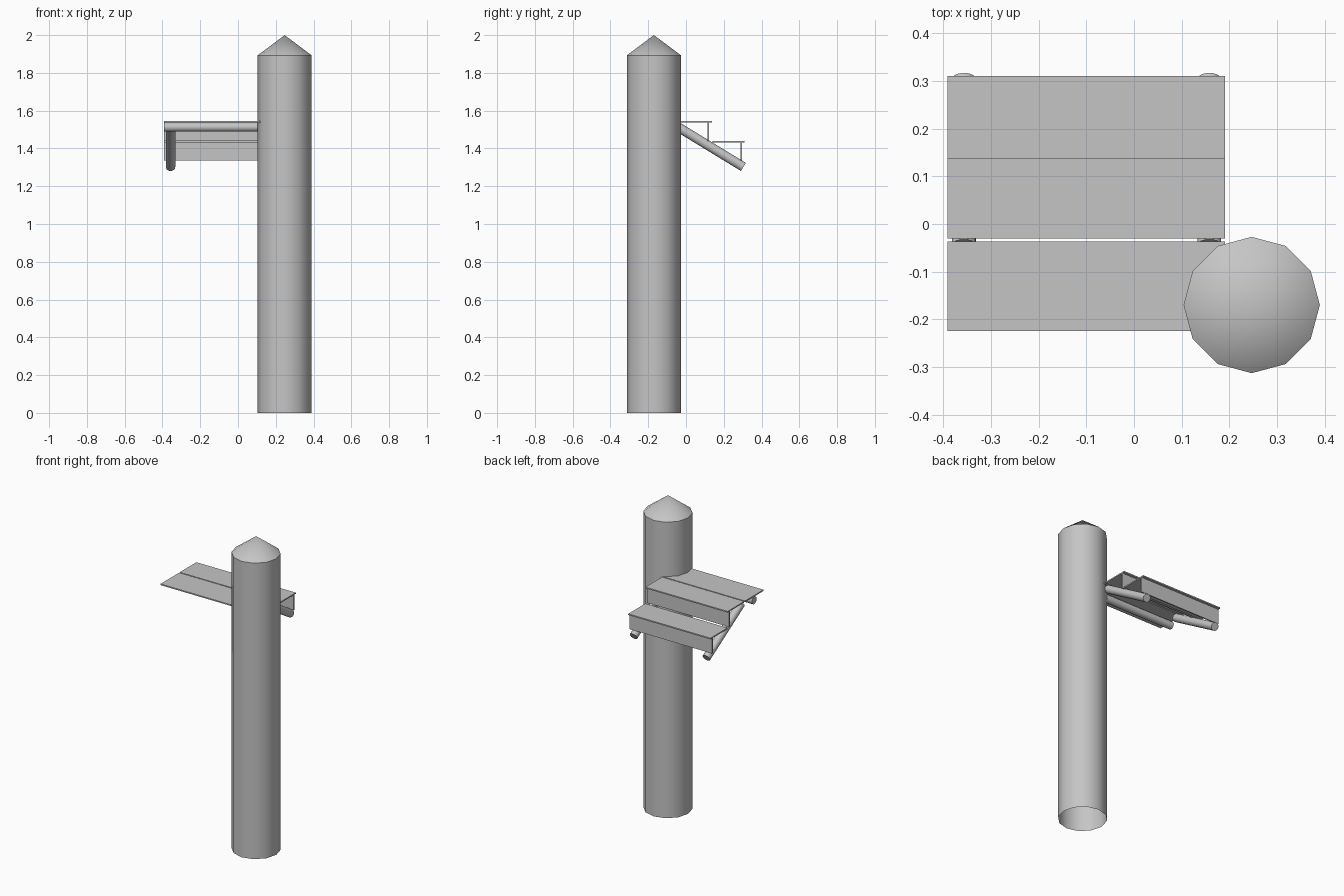
import bpy, bmesh, math
from mathutils import Vector

if "Cube" in bpy.data.objects:
    bpy.data.objects.remove(bpy.data.objects["Cube"])

grey = bpy.data.materials.new("plain_grey")
grey.diffuse_color = (0.56, 0.56, 0.56, 1)
grey.use_nodes = True
grey.node_tree.nodes["Principled BSDF"].inputs["Base Color"].default_value = grey.diffuse_color


def finish(obj, name, smooth=False):
    obj.name = name
    obj.data.materials.append(grey)
    if smooth:
        bpy.ops.object.shade_smooth_by_angle(angle=math.radians(35))
    return obj


def tube(name, a, b, r):
    """Capped round bar between two points."""
    a, b = Vector(a), Vector(b)
    bpy.ops.mesh.primitive_cylinder_add(vertices=24, radius=r, depth=(b - a).length,
                                        location=(a + b) / 2)
    obj = bpy.context.object
    obj.rotation_euler = (b - a).to_track_quat('Z', 'Y').to_euler()
    return finish(obj, name, True)


def extrude_x(name, profile, x0, x1):
    """Sweep a closed (y, z) profile along x."""
    bm = bmesh.new()
    face = bm.faces.new([bm.verts.new((x0, y, z)) for y, z in profile])
    ext = bmesh.ops.extrude_face_region(bm, geom=[face])
    moved = [v for v in ext["geom"] if isinstance(v, bmesh.types.BMVert)]
    bmesh.ops.translate(bm, verts=moved, vec=(x1 - x0, 0, 0))
    bmesh.ops.recalc_face_normals(bm, faces=bm.faces)
    mesh = bpy.data.meshes.new(name)
    bm.to_mesh(mesh)
    bm.free()
    obj = bpy.data.objects.new(name, mesh)
    bpy.context.collection.objects.link(obj)
    return finish(obj, name)


# Twelve-sided hollow post, open at the bottom, with a pointed cap
PX, PY, R = 0.247, -0.17, 0.143
EAVES, TIP = 1.893, 2.0
bpy.ops.mesh.primitive_cylinder_add(vertices=12, radius=R, depth=EAVES,
                                    end_fill_type='NOTHING', location=(PX, PY, EAVES / 2))
finish(bpy.context.object, "post", True)
bpy.ops.mesh.primitive_cone_add(vertices=12, radius1=R, radius2=0, depth=TIP - EAVES,
                                end_fill_type='NOTHING', location=(PX, PY, (EAVES + TIP) / 2))
finish(bpy.context.object, "post_cap", True)

# Flat landing beside the post
X0, X1, T = -0.391, 0.191, 0.008
TOP = 1.545
extrude_x("landing", [(-0.225, TOP - T), (-0.037, TOP - T), (-0.037, TOP), (-0.225, TOP)], X0, X1)


# Two steps, each a tread with a riser set slightly back from its nose
def step(name, back, nose, top, drop):
    riser = nose - 0.015
    extrude_x(name, [(back, top), (nose, top), (nose, top - T), (riser, top - T),
                     (riser, top - drop), (riser - T, top - drop), (riser - T, top - T),
                     (back, top - T)], X0, X1)


step("upper_step", -0.03, 0.138, TOP, 0.106)
step("lower_step", 0.139, 0.311, TOP - 0.105, 0.104)

# Round bar under the landing and two sloping bars under the steps
tube("landing_bar", (X0, -0.131, 1.513), (X1, -0.131, 1.513), 0.024)
for side, x in (("left", -0.357), ("right", 0.158)):
    tube(side + "_step_bar", (x, -0.045, 1.515), (x, 0.304, 1.302), 0.025)
